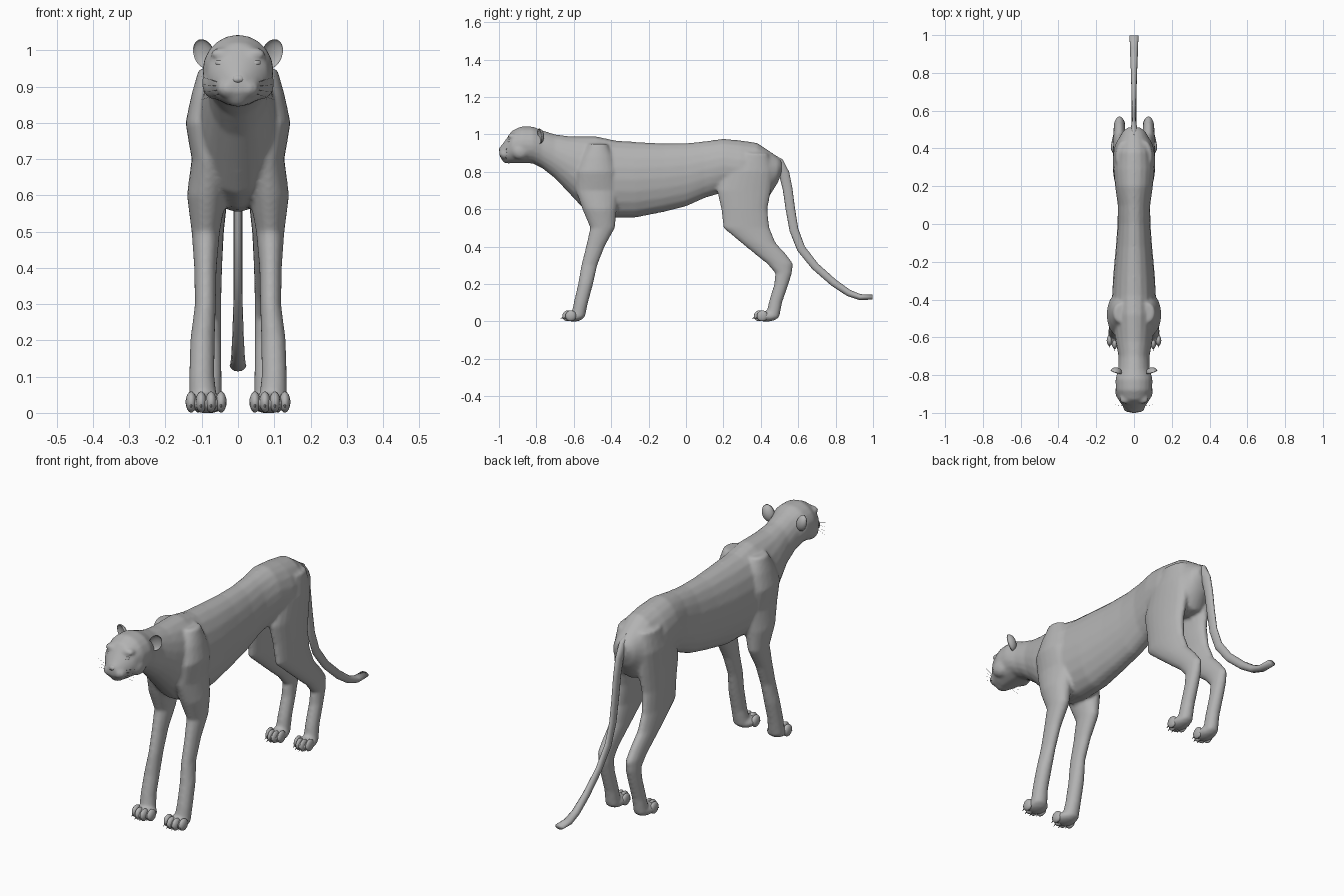
import bpy, bmesh, math
from mathutils import Vector, Matrix

coat = bpy.data.materials.new("grey_coat")
coat.diffuse_color = (0.45, 0.45, 0.45, 1)


def finish(bm, name):
    bmesh.ops.recalc_face_normals(bm, faces=bm.faces)
    me = bpy.data.meshes.new(name)
    bm.to_mesh(me)
    bm.free()
    me.materials.append(coat)
    me.shade_smooth()
    ob = bpy.data.objects.new(name, me)
    bpy.context.collection.objects.link(ob)
    return ob


def loft(bm, rings, n=20):
    """Skin a closed tube over rings of (centre, axis_u, axis_v)."""
    loops = []
    for c, u, v in rings:
        loops.append([bm.verts.new(Vector(c) + Vector(u) * math.cos(a) + Vector(v) * math.sin(a))
                      for a in (2 * math.pi * i / n for i in range(n))])
    for a, b in zip(loops, loops[1:]):
        for i in range(n):
            j = (i + 1) % n
            bm.faces.new((a[i], a[j], b[j], b[i]))
    bm.faces.new(loops[0])
    bm.faces.new(loops[-1])


def ball(bm, c, r, rot=None, seg=16):
    m = Matrix.Translation(c) @ (rot or Matrix()) @ Matrix.Diagonal((*r, 1))
    return bmesh.ops.create_uvsphere(bm, u_segments=seg, v_segments=seg // 2 + 2, radius=1, matrix=m)["verts"]


# Torso, neck and head: y, top, bottom, half width
TRUNK = [(-0.997, .93, .885, .022), (-.98, .95, .858, .045), (-.955, .985, .848, .066),
         (-.93, 1.02, .845, .084), (-.88, 1.043, .845, .097), (-.82, 1.042, .845, .098),
         (-.77, 1.022, .82, .084), (-.70, 1.0, .765, .082), (-.62, .99, .68, .098),
         (-.55, .99, .605, .108), (-.48, .99, .565, .114), (-.38, .968, .553, .116),
         (-.27, .96, .555, .11), (-.12, .952, .585, .096), (0, .953, .615, .087),
         (.10, .963, .66, .086), (.20, .977, .69, .10), (.29, .968, .67, .108),
         (.38, .955, .65, .102), (.44, .915, .66, .088), (.49, .88, .74, .06), (.51, .86, .79, .035)]

# Limbs: z, y centre, y radius, x centre, x radius
FORELEG = [(.95, -.47, .05, .068, .04), (.88, -.475, .085, .078, .05), (.80, -.48, .11, .085, .06),
           (.70, -.475, .115, .078, .05), (.60, -.462, .092, .086, .055), (.50, -.446, .066, .089, .039),
           (.40, -.485, .05, .09, .031), (.30, -.517, .043, .09, .029), (.20, -.537, .04, .098, .034),
           (.10, -.562, .038, .1, .035), (.02, -.578, .037, .095, .04)]
HINDLEG = [(.90, .36, .08, .05, .045), (.80, .33, .135, .06, .052), (.70, .31, .145, .064, .048),
           (.60, .312, .124, .07, .042), (.50, .323, .124, .075, .036), (.42, .388, .092, .077, .034),
           (.36, .452, .083, .077, .032), (.31, .502, .07, .077, .031), (.26, .522, .045, .076, .03),
           (.20, .51, .038, .076, .03), (.10, .478, .036, .076, .031), (.02, .462, .036, .078, .034)]

bm = bmesh.new()
loft(bm, [((0, y, (t + b) / 2), (w, 0, 0), (0, 0, (t - b) / 2)) for y, t, b, w in TRUNK])
for s in (1, -1):
    for leg in (FORELEG, HINDLEG):
        loft(bm, [((s * x, y, z), (rx, 0, 0), (0, ry, 0)) for z, y, ry, x, rx in leg])
    # paw pads
    ball(bm, (s * .088, -.60, .027), (.05, .055, .028))
    ball(bm, (s * .078, .43, .027), (.042, .065, .028))
    # muzzle cheeks, brow and jaw
    ball(bm, (s * .026, -.965, .895), (.034, .034, .028))
    ball(bm, (s * .045, -.928, .99), (.032, .025, .017))
    ball(bm, (s * .066, -.885, .91), (.034, .05, .045))
ball(bm, (0, -.95, .866), (.036, .034, .022))
body = finish(bm, "body")
rm = body.modifiers.new("fuse", 'REMESH')
rm.mode = 'VOXEL'
rm.voxel_size = .0085
rm.use_smooth_shade = True
sm = body.modifiers.new("soften", 'SMOOTH')
sm.factor = .5
sm.iterations = 4

# Tail: y, z, half width, half thickness
TAIL = [(.45, .87, .02, .03), (.495, .845, .018, .03), (.525, .79, .014, .028), (.543, .71, .013, .026),
        (.558, .60, .012, .025), (.577, .49, .012, .024), (.615, .39, .012, .023), (.69, .295, .013, .021),
        (.79, .207, .016, .02), (.87, .152, .019, .018), (.93, .13, .022, .016), (.998, .13, .023, .013)]
bm = bmesh.new()
rings = []
for i, (y, z, w, t) in enumerate(TAIL):
    a, b = TAIL[max(i - 1, 0)], TAIL[min(i + 1, len(TAIL) - 1)]
    d = Vector((0, b[0] - a[0], b[1] - a[1])).normalized()
    rings.append(((0, y, z), (w, 0, 0), (0, -d.z * t, d.y * t)))
loft(bm, rings, 12)
finish(bm, "tail")

# Toes and claws
toes, claws = bmesh.new(), bmesh.new()
for s in (1, -1):
    for cx, cy, spread in ((.088, -.632, .0275), (.078, .392, .0215)):
        for k in (-1.5, -.5, .5, 1.5):
            x = s * (cx + k * spread)
            y = cy + (abs(k) - .5) * .016
            ball(toes, (x, y, .03), (spread * .56, .03, .029), Matrix.Rotation(.25, 4, 'X'), 12)
            m = Matrix.Translation((x, y - .03, .019)) @ Matrix.Rotation(math.radians(115), 4, 'X')
            bmesh.ops.create_cone(claws, cap_ends=True, segments=6, radius1=.005, radius2=.0005,
                                  depth=.022, matrix=m)
finish(toes, "toes")
finish(claws, "claws")

# Ears: ball with its front half pushed back into a cup
bm = bmesh.new()
for s in (1, -1):
    vs = ball(bm, (0, 0, 0), (.03, .026, .042))
    for v in vs:
        if v.co.y < 0:
            v.co.y *= -.55
    m = (Matrix.Translation((s * .094, -.785, .99)) @ Matrix.Rotation(s * .35, 4, 'Y')
         @ Matrix.Rotation(s * .35, 4, 'Z'))
    bmesh.ops.transform(bm, matrix=m, verts=vs)
finish(bm, "ears")

# Eyes
bm = bmesh.new()
for s in (1, -1):
    ball(bm, (s * .049, -.943, .964), (.016, .011, .010), Matrix.Rotation(s * .5, 4, 'Z') @ Matrix.Rotation(-s * .2, 4, 'Y'))
finish(bm, "eyes")

# Nose
bm = bmesh.new()
loft(bm, [((0, -.97, .928), (.022, 0, 0), (0, 0, .012)), ((0, -.99, .924), (.02, 0, 0), (0, 0, .012)),
          ((0, -1.0, .918), (.01, 0, 0), (0, 0, .007))], 10)
finish(bm, "nose")

# Whiskers
bm = bmesh.new()
for s in (1, -1):
    for k in range(4):
        z = .882 + .009 * k
        p, q = Vector((s * .045, -.965, z)), Vector((s * .1, -.957, z + .012 * (k - 1.5)))
        loft(bm, [(p, (0, .0007, 0), (0, 0, .0007)), (q, (0, .0003, 0), (0, 0, .0003))], 4)
finish(bm, "whiskers")
